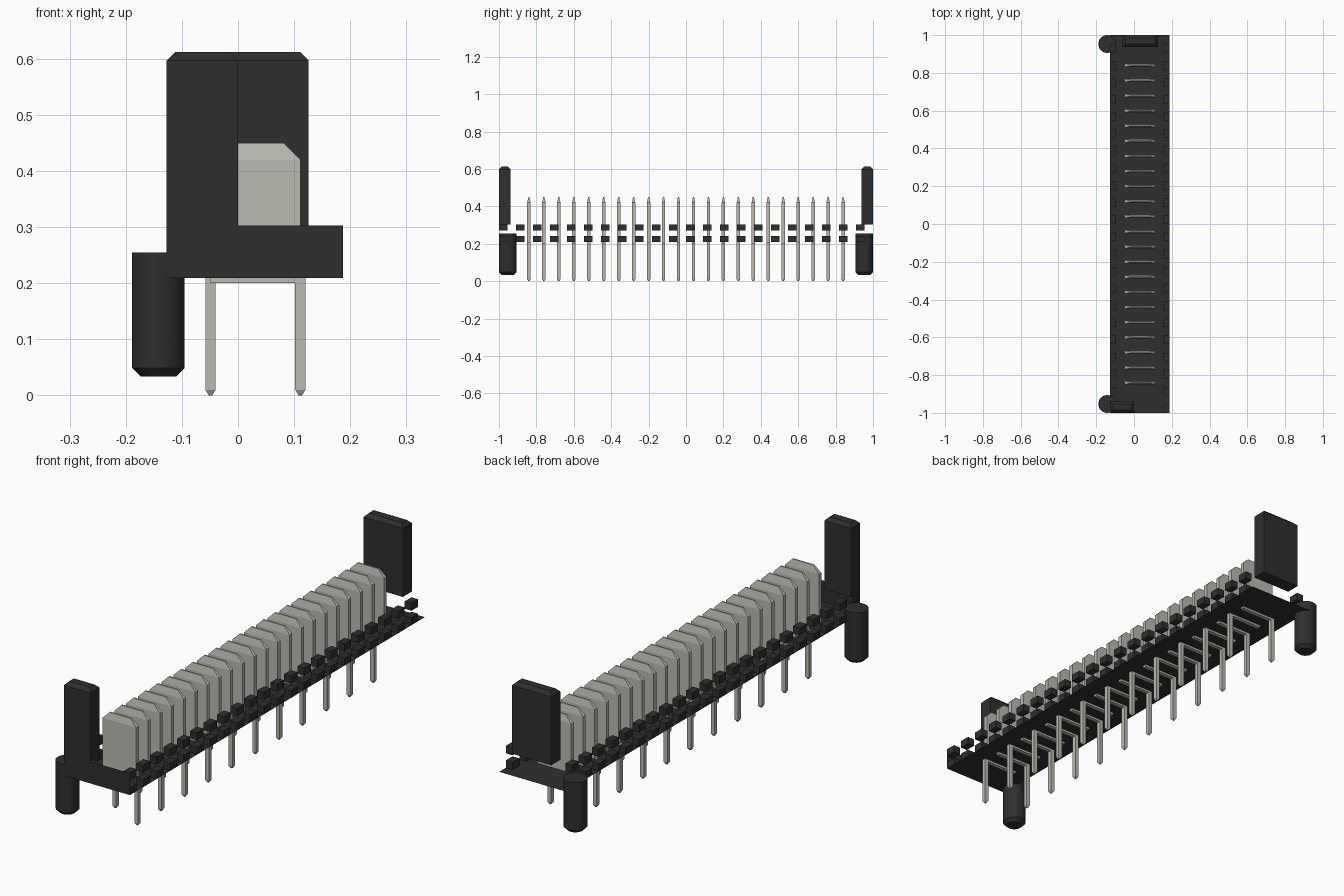
import bpy, bmesh, math

cube = bpy.data.objects.get("Cube")
if cube:
    bpy.data.objects.remove(cube)


def material(name, color):
    m = bpy.data.materials.new(name)
    m.use_nodes = True
    m.diffuse_color = color
    m.node_tree.nodes["Principled BSDF"].inputs["Base Color"].default_value = color
    return m


BLACK = material("black plastic", (0.028, 0.028, 0.028, 1))
METAL = material("tinned metal", (0.5, 0.49, 0.44, 1))


def finish(name, bm, mat):
    bmesh.ops.recalc_face_normals(bm, faces=bm.faces)
    me = bpy.data.meshes.new(name)
    bm.to_mesh(me)
    bm.free()
    me.materials.append(mat)
    ob = bpy.data.objects.new(name, me)
    bpy.context.scene.collection.objects.link(ob)
    return ob


def loft(bm, rings):
    """Join equal vertex rings into a closed solid."""
    vs = [[bm.verts.new(p) for p in ring] for ring in rings]
    n = len(vs[0])
    for a, b in zip(vs, vs[1:]):
        for i in range(n):
            j = (i + 1) % n
            bm.faces.new((a[i], a[j], b[j], b[i]))
    bm.faces.new(vs[0])
    bm.faces.new(vs[-1])


def rect(x0, x1, y0, y1, z):
    return [(x0, y0, z), (x1, y0, z), (x1, y1, z), (x0, y1, z)]


def box(bm, x0, x1, y0, y1, z0, z1):
    loft(bm, [rect(x0, x1, y0, y1, z0), rect(x0, x1, y0, y1, z1)])


LEFT, RIGHT, BASE, DECK = -0.127, 0.187, 0.209, 0.303

# Housing floor and front wall, both single sheets
bm = bmesh.new()
bm.faces.new([bm.verts.new(p) for p in rect(LEFT, RIGHT, -1, 1, BASE)])
finish("housing_floor", bm, BLACK)
bm = bmesh.new()
wall = [(LEFT, BASE), (RIGHT, BASE), (RIGHT, DECK), (LEFT, DECK)]
bm.faces.new([bm.verts.new((x, -1, z)) for x, z in wall])
finish("housing_front_wall", bm, BLACK)

# Rows of small blocks along both long sides, at two heights
bm = bmesh.new()
pitch, size = 2 / 22, 0.032
for k in range(22):
    y = -1 + k * pitch
    for x in (LEFT, RIGHT - size):
        for z in (BASE, DECK - size):
            box(bm, x, x + size, y, y + pitch / 2, z, z + size)
finish("side_blocks", bm, BLACK)

# Guide posts with chamfered tops
c = 0.015
for name, x0, x1, y0, y1 in (("front_guide_post", LEFT, 0, -1, -0.938),
                             ("back_guide_post", -0.06, 0.126, 0.938, 1)):
    bm = bmesh.new()
    loft(bm, [rect(x0, x1, y0, y1, DECK), rect(x0, x1, y0, y1, 0.597),
              rect(x0 + c, x1 - c, y0 + c, y1 - c, 0.612)])
    finish(name, bm, BLACK)

# Round locating pegs
for name, y in (("front_peg", -0.953), ("back_peg", 0.953)):
    bm = bmesh.new()
    rings = []
    for r, z in ((0.032, 0.034), (0.047, 0.049), (0.047, 0.255)):
        angles = [math.tau * i / 32 for i in range(32)]
        rings.append([(-0.142 + r * math.cos(a), y + r * math.sin(a), z) for a in angles])
    loft(bm, rings)
    ob = finish(name, bm, BLACK)
    bpy.ops.object.select_all(action="DESELECT")
    ob.select_set(True)
    bpy.context.view_layer.objects.active = ob
    bpy.ops.object.shade_smooth_by_angle(angle=math.radians(30))

# Contact blades with tapered tops, each with one solder leg on alternating sides
blades, legs = bmesh.new(), bmesh.new()
t = 0.009
for k in range(22):
    y = -0.84 + 0.08 * k
    loft(blades, [rect(-0.049, 0.111, y - t, y + t, 0.2),
                  rect(-0.049, 0.111, y - t, y + t, 0.42),
                  rect(-0.019, 0.081, y - 0.003, y + 0.003, 0.45)])
    x = 0.111 if k % 2 == 0 else -0.049
    loft(legs, [rect(x - 0.003, x + 0.003, y - 0.003, y + 0.003, 0),
                rect(x - t, x + t, y - t, y + t, 0.01),
                rect(x - t, x + t, y - t, y + t, 0.209)])
finish("contact_blades", blades, METAL)
finish("solder_legs", legs, METAL)
